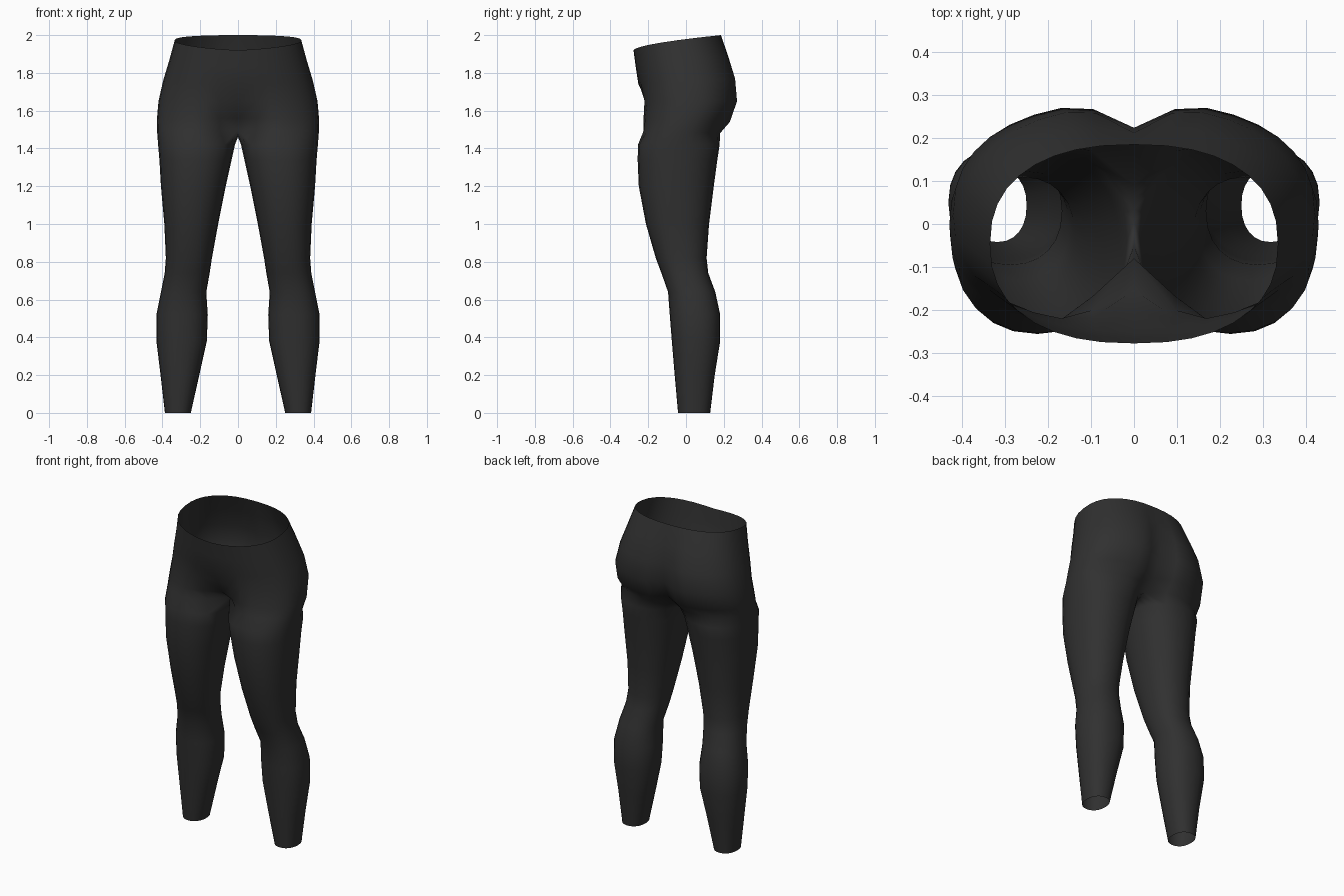
import bpy, bmesh
from math import cos, sin, pi, exp, copysign

if "Cube" in bpy.data.objects:
    bpy.data.objects.remove(bpy.data.objects["Cube"])

SIDES = 24          # vertices round each leg
ARC = 19            # vertices from back centre to front centre of a half hip

# Leg rings: height, inner x, outer x, front y, back y
LEG = [
    (0.00, .250, .387, -.042, .128),
    (0.20, .205, .410, -.060, .152),
    (0.38, .165, .432, -.075, .181),
    (0.52, .160, .432, -.086, .181),
    (0.64, .168, .408, -.095, .155),
    (0.74, .150, .388, -.130, .118),
    (0.82, .138, .382, -.160, .109),
    (1.00, .105, .390, -.212, .122),
    (1.20, .065, .408, -.250, .147),
    (1.34, .034, .416, -.256, .166),
    (1.42, .016, .423, -.254, .178),
]
# Hip rows: back z, front z, half width, back y, front y, back cleft, front cleft
HIP = [
    (1.48, 1.50, .428, .192, -.250, .10, .17),
    (1.54, 1.56, .430, .245, -.245, .07, .09),
    (1.65, 1.65, .421, .284, -.236, .065, .03),
    (1.77, 1.74, .396, .274, -.252, .05, 0),
    (1.89, 1.83, .363, .232, -.266, .02, 0),
    (2.00, 1.92, .335, .185, -.278, 0, 0),
]


def bow(v, p):
    """Signed power, to make an oval slightly squarer."""
    return copysign(abs(v) ** p, v)


def leg_ring(z, x0, x1, y0, y1):
    pts = []
    for i in range(SIDES):
        a = pi * 0.75 - 2 * pi * i / SIDES
        pts.append(((x0 + x1) / 2 + (x1 - x0) / 2 * bow(cos(a), .9),
                    (y0 + y1) / 2 + (y1 - y0) / 2 * bow(sin(a), .9), z))
    return pts


def hip_arc(zb, zf, width, yb, yf, cleft_b, cleft_f):
    pts = []
    for i in range(ARC):
        a = pi / 2 - pi * i / (ARC - 1)
        x = width * bow(cos(a), .85) if 0 < i < ARC - 1 else 0
        y = (yb + yf) / 2 + (yb - yf) / 2 * bow(sin(a), .85)
        t = (y - yf) / (yb - yf)
        z = zf + (zb - zf) * max(t, 0) ** .6
        if a > 0:
            y -= cleft_b * exp(-(x / .075) ** 2)
        else:
            y += cleft_f * exp(-(x / .11) ** 2)
        pts.append((x, y, z))
    return pts


bm = bmesh.new()


def add(pts):
    return [bm.verts.new(p) for p in pts]


def bridge(low, high, closed):
    n = len(high)
    for i in range(n if closed else n - 1):
        j = (i + 1) % n
        bm.faces.new((low[j], low[i], high[i], high[j]))


legs = [add(leg_ring(*r)) for r in LEG]
hips = [add(hip_arc(*r)) for r in HIP]

# Crotch seam closes the lowest hip arc into a full leg ring
back, front = hips[0][0].co, hips[0][-1].co
gap = SIDES - ARC + 1
seam = []
for k in range(1, gap):
    p = front.lerp(back, k / gap)
    p.z -= .03 * sin(pi * k / gap)
    seam.append(p)
legs.append(hips[0] + add(seam))

for low, high in zip(legs, legs[1:]):
    bridge(low, high, True)
for low, high in zip(hips, hips[1:]):
    bridge(low, high, False)
bmesh.ops.recalc_face_normals(bm, faces=bm.faces)

mesh = bpy.data.meshes.new("leggings")
bm.to_mesh(mesh)
bm.free()
leggings = bpy.data.objects.new("leggings", mesh)
bpy.context.collection.objects.link(leggings)

# Mirror to the other leg
mirror = leggings.modifiers.new("mirror", 'MIRROR')
mirror.use_clip = True
mirror.merge_threshold = .001

# Black fabric
color = (.03, .03, .03, 1)
fabric = bpy.data.materials.new("black_fabric")
fabric.use_nodes = True
fabric.diffuse_color = color
fabric.node_tree.nodes["Principled BSDF"].inputs["Base Color"].default_value = color
mesh.materials.append(fabric)

bpy.context.view_layer.objects.active = leggings
leggings.select_set(True)
bpy.ops.object.shade_smooth()
